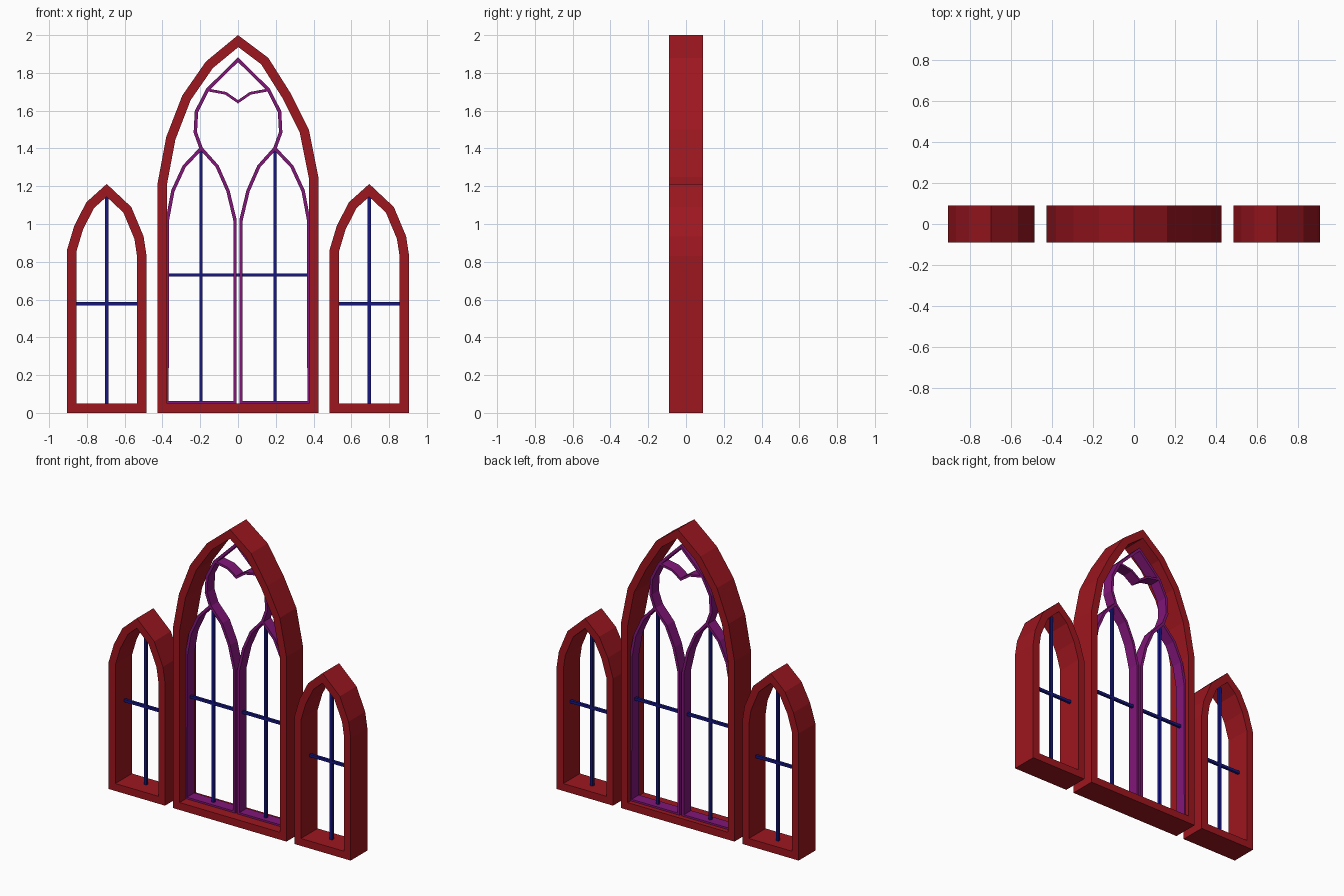
import bpy, bmesh
from mathutils import Vector

if "Cube" in bpy.data.objects:
    bpy.data.objects.remove(bpy.data.objects["Cube"])


def material(name, rgb):
    m = bpy.data.materials.new(name)
    m.diffuse_color = (*rgb, 1)
    m.use_nodes = True
    m.node_tree.nodes["Principled BSDF"].inputs["Base Color"].default_value = m.diffuse_color
    return m


RED = material("red_frame", (0.34, 0.008, 0.014))
PURPLE = material("purple_tracery", (0.22, 0.008, 0.19))
BLUE = material("blue_bars", (0.008, 0.008, 0.22))


def offset(pts, d, closed):
    """Mitred offset of an x-z path, to its left for positive d."""
    p = [Vector(q) for q in pts]
    n, out = len(p), []
    for i in range(n):
        a = p[i] - p[i - 1] if closed or i > 0 else p[1] - p[0]
        b = p[(i + 1) % n] - p[i] if closed or i < n - 1 else a
        na, nb = Vector((-a.y, a.x)).normalized(), Vector((-b.y, b.x)).normalized()
        out.append(p[i] + (na + nb) * d / (1 + na.dot(nb)))
    return out


def band(name, pts, d0, d1, y0, y1, mat, closed=True):
    """Rectangular section swept along a path, between offsets d0 and d1."""
    bm = bmesh.new()
    a, b = offset(pts, d0, closed), offset(pts, d1, closed)
    rings = [[bm.verts.new((q.x, y, q.y)) for q, y in
              ((a[i], y0), (b[i], y0), (b[i], y1), (a[i], y1))] for i in range(len(a))]
    n = len(rings)
    for i in range(n if closed else n - 1):
        r, s = rings[i], rings[(i + 1) % n]
        for k in range(4):
            bm.faces.new((r[k], r[(k + 1) % 4], s[(k + 1) % 4], s[k]))
    if not closed:
        bm.faces.new(rings[0])
        bm.faces.new(rings[-1])
    bmesh.ops.recalc_face_normals(bm, faces=bm.faces)
    me = bpy.data.meshes.new(name)
    bm.to_mesh(me)
    bm.free()
    me.materials.append(mat)
    ob = bpy.data.objects.new(name, me)
    bpy.context.collection.objects.link(ob)
    return ob


def bar(name, p, q, y):
    h = 0.009
    return band(name, [p, q], -h, h, y - h, y + h, BLUE, False)


# Central pointed frame
D = 0.089
band("centre_frame",
     [(-0.425, 0), (0.425, 0), (0.425, 1.25), (0.375, 1.5), (0.28, 1.69), (0.16, 1.88),
      (0, 2), (-0.17, 1.86), (-0.295, 1.68), (-0.38, 1.46), (-0.425, 1.22)],
     0, 0.05, -D, D, RED)

# Side frames with their bars
for side, c in (("left", -0.695), ("right", 0.695)):
    shape = [(-0.211, 0), (0.211, 0), (0.211, 0.83), (0.195, 0.935), (0.13, 1.09),
             (0, 1.212), (-0.108, 1.115), (-0.172, 0.99), (-0.211, 0.86)]
    band(side + "_frame", [(c + x, z) for x, z in shape], 0, 0.05, -D, D, RED)
    bar(side + "_upright_bar", (c, 0.04), (c, 1.16), 0.01)
    bar(side + "_cross_bar", (c - 0.17, 0.577), (c + 0.17, 0.577), 0.01)

# Twin lancets, upright bars and upper tracery, mirrored about the centre
T = 0.009
Y0, Y1 = -0.02, 0.057
for side, s in (("left", -1), ("right", 1)):
    lancet = [(0.016, 0.053), (0.376, 0.053), (0.374, 1.02), (0.345, 1.175), (0.285, 1.305),
              (0.195, 1.4), (0.11, 1.305), (0.053, 1.175), (0.016, 1.02)]
    band(side + "_lancet", [(s * x, z) for x, z in lancet], -T, T, Y0, Y1, PURPLE)
    bar(side + "_lancet_bar", (s * 0.196, 0.04), (s * 0.196, 1.4), 0.018)
bar("centre_cross_bar", (-0.38, 0.73), (0.38, 0.73), 0.018)


def mirrored(half):
    return [(-x, z) for x, z in half] + [(x, z) for x, z in reversed(half) if x > 0]


band("upper_arch", mirrored([(0.195, 1.4), (0.226, 1.485), (0.22, 1.595), (0.162, 1.71), (0, 1.87)]),
     -T, T, Y0, Y1, PURPLE, False)
band("upper_cusp", mirrored([(0.162, 1.71), (0.065, 1.692), (0, 1.647)]),
     -T * 0.8, T * 0.8, Y0, Y1, PURPLE, False)
